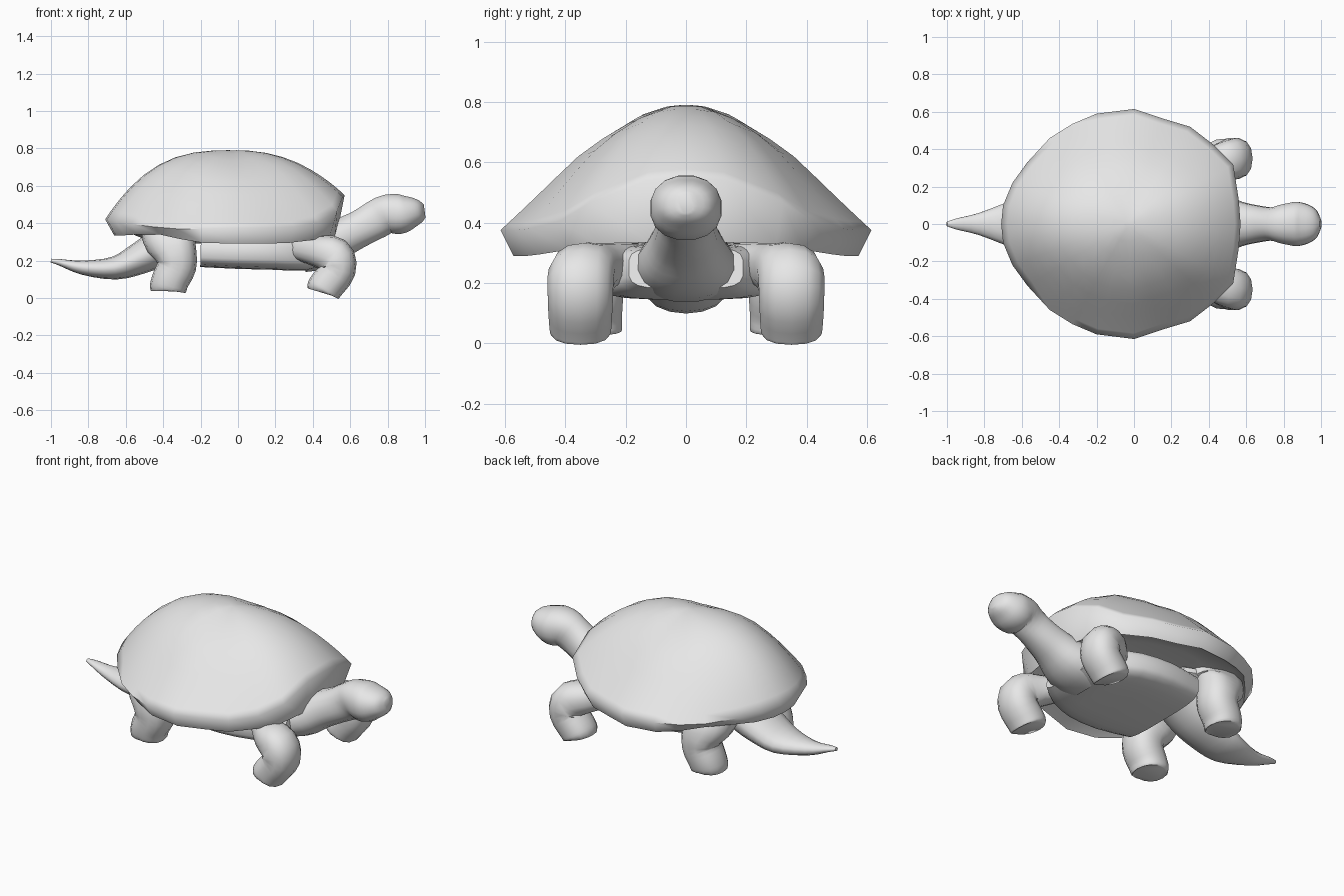
import bpy
import bmesh
import math
from mathutils import Vector

cube = bpy.data.objects.get("Cube")
if cube:
    bpy.data.objects.remove(cube, do_unlink=True)

grey = bpy.data.materials.new("pale_grey")
grey.use_nodes = True
grey.diffuse_color = (0.8, 0.8, 0.8, 1)
grey.node_tree.nodes["Principled BSDF"].inputs["Base Color"].default_value = (0.8, 0.8, 0.8, 1)


def skin_rings(name, rings, angle=50):
    """Join closed rings of points into a capped, smooth-shaded surface."""
    bm = bmesh.new()
    loops = [[bm.verts.new(p) for p in ring] for ring in rings]
    count = len(loops[0])
    for a, b in zip(loops, loops[1:]):
        for i in range(count):
            j = (i + 1) % count
            bm.faces.new((a[i], a[j], b[j], b[i]))
    bm.faces.new(loops[0])
    bm.faces.new(loops[-1])
    bmesh.ops.recalc_face_normals(bm, faces=bm.faces)
    mesh = bpy.data.meshes.new(name)
    bm.to_mesh(mesh)
    bm.free()
    mesh.materials.append(grey)
    obj = bpy.data.objects.new(name, mesh)
    bpy.context.collection.objects.link(obj)
    bpy.ops.object.select_all(action='DESELECT')
    obj.select_set(True)
    bpy.context.view_layer.objects.active = obj
    bpy.ops.object.shade_smooth_by_angle(angle=math.radians(angle))


def interpolate(stations, steps):
    """Smooth curve through stations of any dimension."""
    pts = [Vector(s) for s in stations]
    pts = [pts[0]] + pts + [pts[-1]]
    out = []
    for a, b, c, d in zip(pts, pts[1:], pts[2:], pts[3:]):
        for k in range(steps):
            t = k / steps
            out.append(b + (c - a) * (t / 2)
                       + (a * 2 - b * 5 + c * 4 - d) * (t * t / 2)
                       + (b * 3 - a - c * 3 + d) * (t ** 3 / 2))
    return out + [pts[-1]]


def limb(name, path, widths, side=1, steps=3, sides=14, power=1.0):
    """Loft ovals along a path; widths are (half width in y, half depth)."""
    centres = interpolate(path, steps)
    radii = interpolate(widths, steps)
    across = Vector((0, 1, 0))
    rings = []
    for i, c in enumerate(centres):
        tangent = centres[min(i + 1, len(centres) - 1)] - centres[max(i - 1, 0)]
        tangent.y = 0
        depth = tangent.normalized().cross(across)
        ring = []
        for k in range(sides):
            a = math.tau * (k + 0.5) / sides
            u = math.copysign(abs(math.cos(a)) ** power, math.cos(a))
            v = math.copysign(abs(math.sin(a)) ** power, math.sin(a))
            p = c + across * u * radii[i][0] + depth * v * radii[i][1]
            p.y *= side
            ring.append(p)
        rings.append(ring)
    skin_rings(name, rings)


# Shell: half outline of x, y, rim height, lower lip height, then mirrored
half = [(0.57, 0, 0.55, 0.34), (0.56, 0.13, 0.54, 0.335), (0.53, 0.32, 0.465, 0.33),
        (0.43, 0.42, 0.405, 0.31), (0.30, 0.52, 0.38, 0.295), (0.15, 0.565, 0.375, 0.29),
        (0, 0.615, 0.375, 0.29), (-0.2, 0.59, 0.37, 0.295), (-0.33, 0.535, 0.37, 0.315),
        (-0.45, 0.46, 0.38, 0.34), (-0.57, 0.33, 0.395, 0.34), (-0.65, 0.22, 0.41, 0.335),
        (-0.70, 0.1, 0.42, 0.335), (-0.71, 0, 0.42, 0.335)]
outline = half + [(x, -y, rim, lip) for x, y, rim, lip in reversed(half[1:-1])]
apex = Vector((-0.03, 0, 0.79))


def dome_point(p, t):
    x, y, rim, lip = p
    dx = x - apex.x
    along = dx * dx / (dx * dx + y * y)
    bulge = 1.64 + along * (1.2 if dx < 0 else 0.7)
    flare = 0.7 * (1 - along) * max(0, t - 0.6) * (1 - t)
    return (apex.x + dx * t, y * t, rim + (apex.z - rim) * (1 - t ** bulge - flare))


def under_point(p, scale, z):
    return (apex.x + (p[0] - apex.x) * scale, p[1] * scale, z)


rings = [[dome_point(p, t) for p in outline]
         for t in (0.04, 0.15, 0.3, 0.45, 0.58, 0.7, 0.8, 0.88, 0.95, 1)]
rings.append([under_point(p, 0.93, p[3]) for p in outline])
rings.append([under_point(p, 0.84, p[3] + 0.035) for p in outline])
rings.append([under_point(p, 0.6, 0.38) for p in outline])
skin_rings("shell", rings, 75)

# Belly plate with squared sides, and the hips behind it
limb("belly",
     [(-0.20, 0, 0.25), (0, 0, 0.245), (0.2, 0, 0.24), (0.36, 0, 0.235), (0.46, 0, 0.25)],
     [(0.31, 0.085), (0.345, 0.09), (0.33, 0.09), (0.26, 0.09), (0.19, 0.07)],
     sides=20, power=0.5, steps=2)
limb("hips",
     [(-0.15, 0, 0.36), (-0.3, 0, 0.36), (-0.45, 0, 0.36), (-0.56, 0, 0.37)],
     [(0.25, 0.07), (0.30, 0.07), (0.25, 0.06), (0.12, 0.03)], sides=16)

# Neck and head as one continuous form
limb("neck_and_head",
     [(0.34, 0, 0.24), (0.46, 0, 0.27), (0.57, 0, 0.33), (0.66, 0, 0.375), (0.74, 0, 0.42),
      (0.80, 0, 0.45), (0.87, 0, 0.448), (0.93, 0, 0.457), (0.975, 0, 0.462), (0.998, 0, 0.465)],
     [(0.18, 0.105), (0.16, 0.115), (0.12, 0.105), (0.10, 0.10), (0.09, 0.105),
      (0.108, 0.105), (0.12, 0.107), (0.105, 0.085), (0.075, 0.06), (0.025, 0.035)],
     sides=16, power=0.9)

# Tail
limb("tail",
     [(-0.30, 0, 0.35), (-0.42, 0, 0.27), (-0.53, 0, 0.21), (-0.66, 0, 0.16),
      (-0.83, 0, 0.162), (-0.95, 0, 0.19), (-1.0, 0, 0.2)],
     [(0.16, 0.10), (0.16, 0.10), (0.15, 0.085), (0.125, 0.062),
      (0.06, 0.038), (0.03, 0.018), (0.012, 0.01)])

# Legs, mirrored left and right of the body axis
for side, label in ((1, "left"), (-1, "right")):
    limb("front_leg_" + label,
         [(0.28, 0.20, 0.275), (0.40, 0.30, 0.255), (0.51, 0.345, 0.225),
          (0.535, 0.35, 0.15), (0.475, 0.35, 0.07), (0.455, 0.35, 0.04), (0.45, 0.35, 0.028)],
         [(0.08, 0.06), (0.105, 0.08), (0.112, 0.105),
          (0.11, 0.095), (0.105, 0.095), (0.1, 0.092), (0.085, 0.08)], side, power=0.85)
    limb("rear_leg_" + label,
         [(-0.36, 0.22, 0.40), (-0.365, 0.28, 0.32), (-0.335, 0.31, 0.24),
          (-0.328, 0.315, 0.17), (-0.36, 0.315, 0.1), (-0.375, 0.31, 0.05), (-0.377, 0.31, 0.036)],
         [(0.12, 0.16), (0.12, 0.145), (0.115, 0.115),
          (0.11, 0.105), (0.105, 0.1), (0.10, 0.098), (0.088, 0.088)], side, power=0.85)
